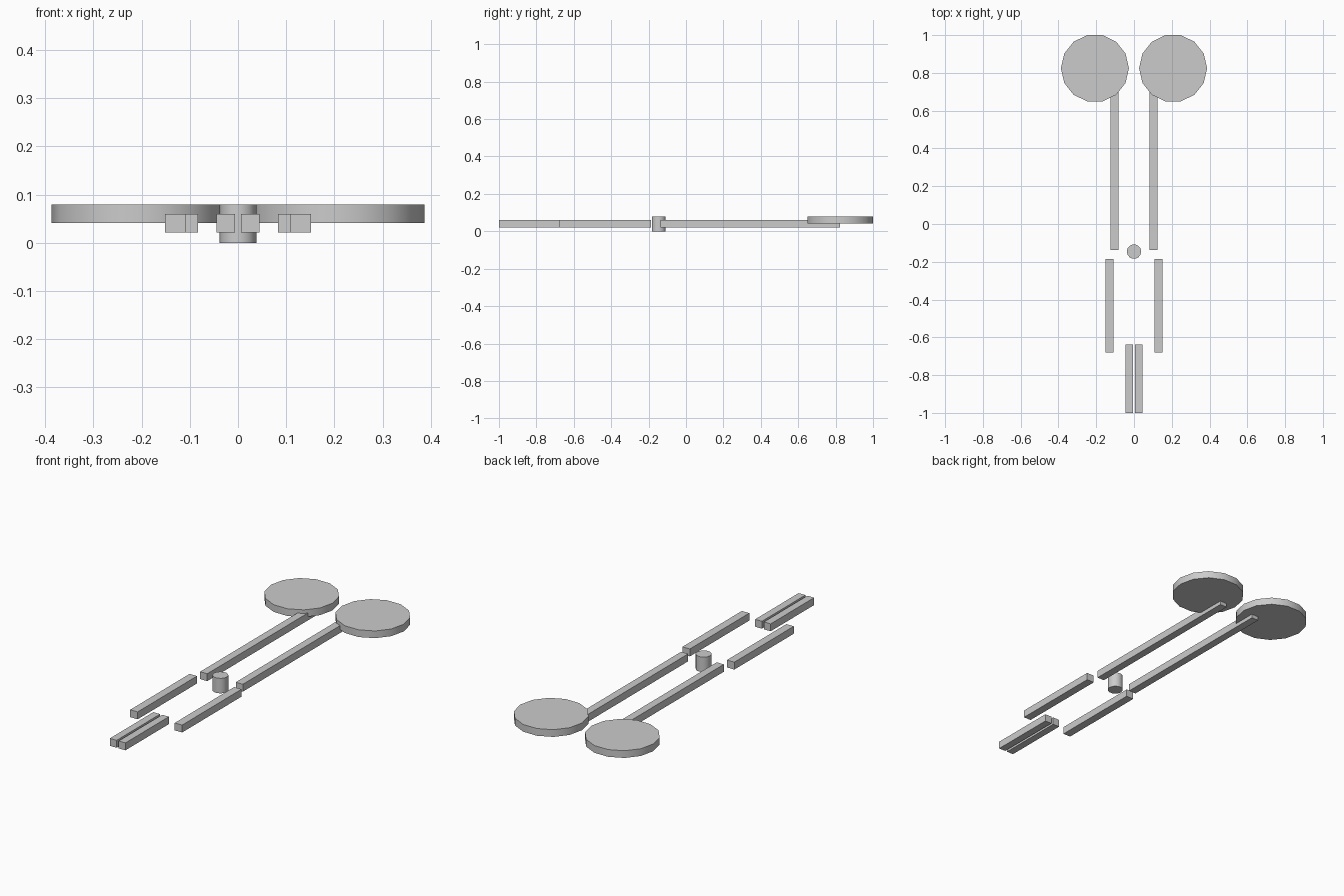
import bpy
import math

if "Cube" in bpy.data.objects:
    bpy.data.objects.remove(bpy.data.objects["Cube"])


def box(name, x0, x1, y0, y1, z0, z1):
    bpy.ops.mesh.primitive_cube_add(
        size=1, location=((x0 + x1) / 2, (y0 + y1) / 2, (z0 + z1) / 2))
    ob = bpy.context.object
    ob.name = name
    ob.scale = (x1 - x0, y1 - y0, z1 - z0)
    bpy.ops.object.transform_apply(location=False, rotation=False, scale=True)


def disc(name, x, y, radius, z0, z1, sides):
    bpy.ops.mesh.primitive_cylinder_add(
        vertices=sides, radius=radius, depth=z1 - z0,
        location=(x, y, (z0 + z1) / 2), rotation=(0, 0, math.pi / 2))
    ob = bpy.context.object
    ob.name = name
    bpy.ops.object.transform_apply(location=False, rotation=True, scale=False)
    bpy.ops.object.shade_smooth_by_angle(angle=math.radians(35))


# Bars: name, inner x, outer x, back and front y
bars = [
    ("handle_arm", 0.083, 0.124, -0.137, 0.823),
    ("middle_bar", 0.108, 0.151, -0.68, -0.186),
    ("tip_bar", 0.006, 0.045, -1.0, -0.639),
]

for side, s in (("left", -1), ("right", 1)):
    for name, a, b, y0, y1 in bars:
        x0, x1 = sorted((s * a, s * b))
        box(f"{side}_{name}", x0, x1, y0, y1, 0.021, 0.06)
    # Round handle pad
    disc(f"{side}_handle_pad", s * 0.207, 0.8245, 0.18, 0.041, 0.079, 14)

# Pivot pin
disc("pivot_pin", 0, -0.146, 0.038, 0, 0.079, 14)
